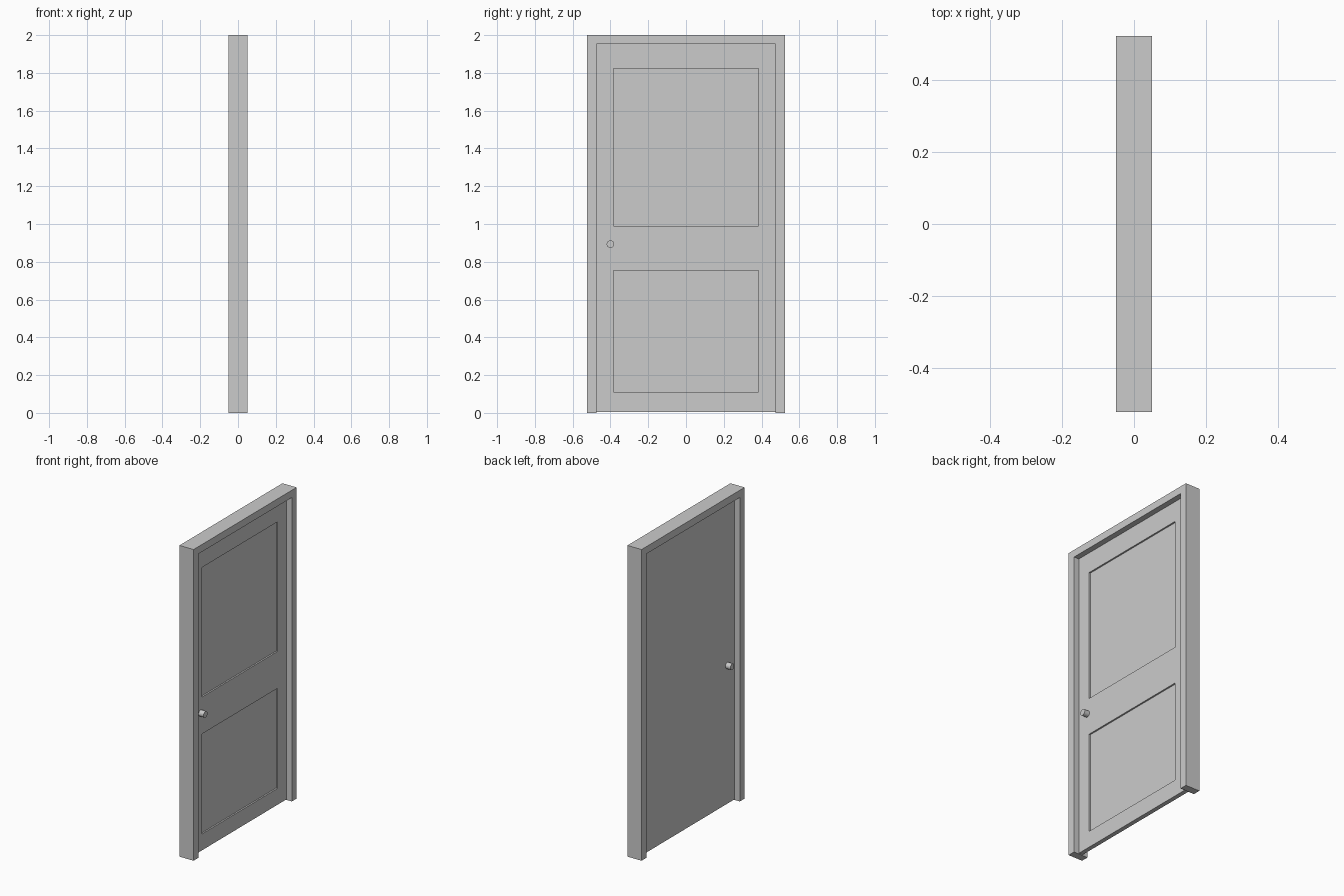
import bpy, bmesh, math
from mathutils import Matrix, Vector

if "Cube" in bpy.data.objects:
    bpy.data.objects.remove(bpy.data.objects["Cube"])


def new_object(name, bm):
    bmesh.ops.recalc_face_normals(bm, faces=bm.faces)
    mesh = bpy.data.meshes.new(name)
    bm.to_mesh(mesh)
    bm.free()
    obj = bpy.data.objects.new(name, mesh)
    bpy.context.collection.objects.link(obj)
    return obj


def box(name, lo, hi):
    lo, hi = Vector(lo), Vector(hi)
    bm = bmesh.new()
    bmesh.ops.create_cube(bm, size=1)
    bmesh.ops.scale(bm, vec=hi - lo, verts=bm.verts)
    bmesh.ops.translate(bm, vec=(lo + hi) / 2, verts=bm.verts)
    return new_object(name, bm)


HALF_W, INNER_W, HEAD_Z = 0.523, 0.475, 1.953
FACE = 0.014    # leaf half thickness
RECESS = 0.01   # panel depth

# Frame: one inverted U profile extruded through the wall depth
outline = [(-HALF_W, 0), (-HALF_W, 2), (HALF_W, 2), (HALF_W, 0),
           (INNER_W, 0), (INNER_W, HEAD_Z), (-INNER_W, HEAD_Z), (-INNER_W, 0)]
bm = bmesh.new()
face = bm.faces.new([bm.verts.new((-0.05, y, z)) for y, z in outline])
ext = bmesh.ops.extrude_face_region(bm, geom=[face], use_keep_orig=True)
bmesh.ops.translate(bm, vec=(0.1, 0, 0),
                    verts=[v for v in ext["geom"] if isinstance(v, bmesh.types.BMVert)])
new_object("door_frame", bm)

# Leaf with two panels sunk into the +x face only
leaf = box("door_leaf", (-FACE, -INNER_W, 0.005), (FACE, INNER_W, HEAD_Z))
for name, z0, z1 in (("lower", 0.11, 0.753), ("upper", 0.99, 1.823)):
    cutter = box(name + "_panel_cutter", (FACE - RECESS, -0.385, z0), (0.1, 0.383, z1))
    cutter.hide_render = True
    cutter.hide_set(True)
    cut = leaf.modifiers.new(name + "_panel", "BOOLEAN")
    cut.operation = "DIFFERENCE"
    cut.solver = "EXACT"
    cut.object = cutter

# Bake the panels and drop the cutters
bpy.context.view_layer.objects.active = leaf
leaf.select_set(True)
for cut in list(leaf.modifiers):
    cutter = cut.object
    bpy.ops.object.modifier_apply(modifier=cut.name)
    bpy.data.objects.remove(cutter)
leaf.select_set(False)

# Round knob on each side
for name, side in (("front_knob", 1), ("back_knob", -1)):
    length = 0.049 - FACE
    bm = bmesh.new()
    bmesh.ops.create_cone(bm, cap_ends=True, segments=24, radius1=0.02, radius2=0.02,
                          depth=length, matrix=Matrix.Rotation(math.pi / 2, 4, "Y"))
    bmesh.ops.translate(bm, vec=(side * (FACE + length / 2), -0.4, 0.893), verts=bm.verts)
    knob = new_object(name, bm)
    bpy.context.view_layer.objects.active = knob
    knob.select_set(True)
    bpy.ops.object.shade_smooth_by_angle()
    knob.select_set(False)
